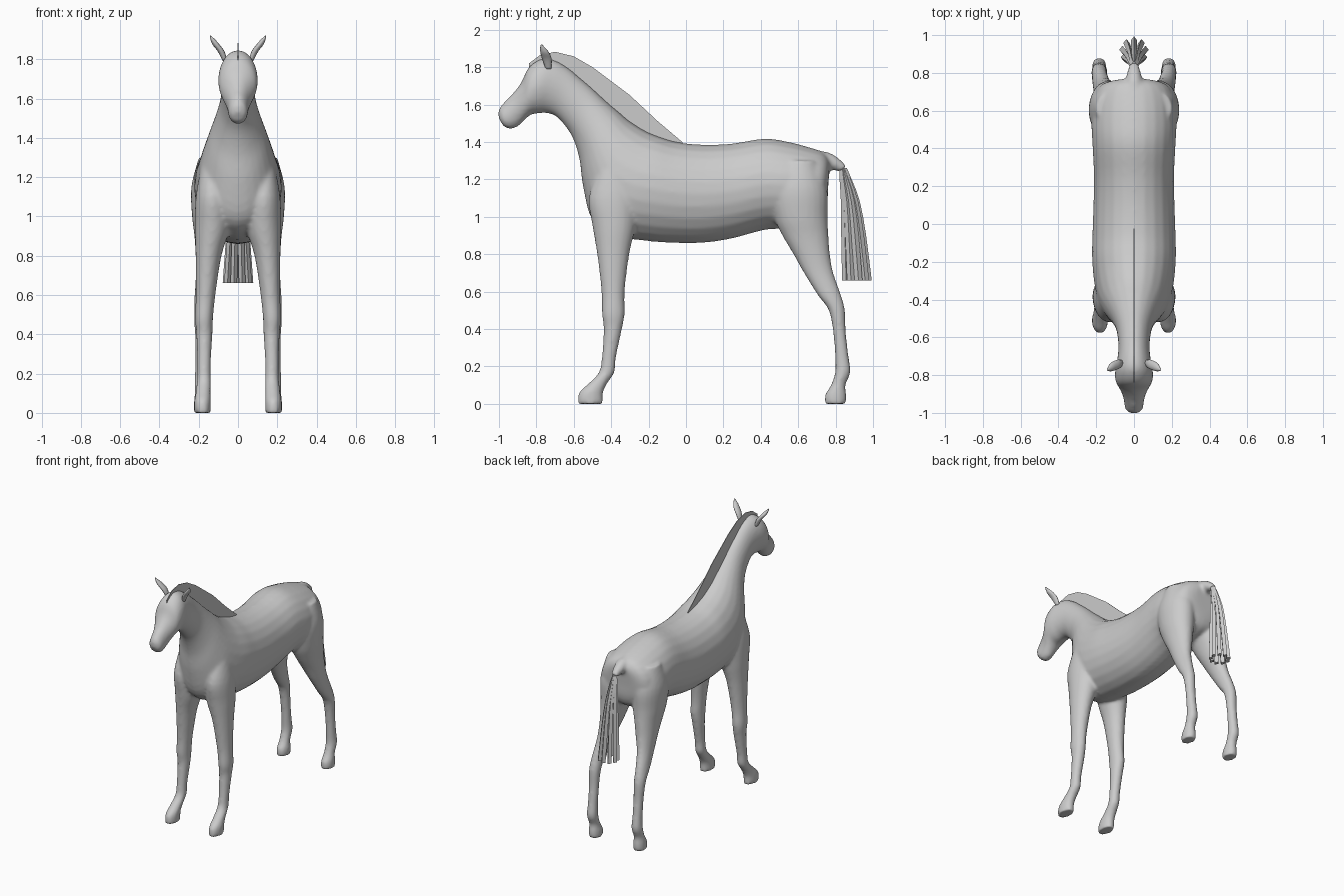
import bpy
import bmesh
import math
from mathutils import Vector

default_cube = bpy.data.objects.get("Cube")
if default_cube:
    bpy.data.objects.remove(default_cube, do_unlink=True)

GREY = (0.6, 0.6, 0.6, 1.0)
coat = bpy.data.materials.new("plain grey")
coat.use_nodes = True
coat.diffuse_color = GREY
coat.node_tree.nodes["Principled BSDF"].inputs["Base Color"].default_value = GREY


def smooth_path(stations, steps):
    """Catmull-Rom interpolation through a list of number tuples."""
    result = []
    last = len(stations) - 1
    for i in range(last):
        a, b = stations[max(i - 1, 0)], stations[i]
        c, d = stations[i + 1], stations[min(i + 2, last)]
        for k in range(steps):
            t = k / steps
            result.append([
                0.5 * (2 * q + (r - p) * t + (2 * p - 5 * q + 4 * r - s) * t * t
                       + (3 * q - p - 3 * r + s) * t ** 3)
                for p, q, r, s in zip(a, b, c, d)])
    result.append(list(stations[last]))
    return result


def loft(bm, stations, sides=24, steps=4, mirror=1):
    """Skin elliptical rings: two opposite points in the side plane,
    then the sideways centre and half width."""
    rings = []
    for ya, za, yb, zb, xc, width in smooth_path(stations, steps):
        middle = Vector((xc, (ya + yb) / 2, (za + zb) / 2))
        reach = Vector((0, (ya - yb) / 2, (za - zb) / 2))
        ring = []
        for k in range(sides):
            angle = math.tau * k / sides
            point = middle + reach * math.cos(angle)
            point.x += width * math.sin(angle)
            point.x *= mirror
            ring.append(bm.verts.new(point))
        rings.append(ring)
    faces = [bm.faces.new(rings[0]), bm.faces.new(rings[-1])]
    for low, high in zip(rings, rings[1:]):
        for k in range(sides):
            n = (k + 1) % sides
            faces.append(bm.faces.new((low[k], low[n], high[n], high[k])))
    bmesh.ops.recalc_face_normals(bm, faces=faces)


def make_object(name, bm, smooth):
    mesh = bpy.data.meshes.new(name)
    bm.to_mesh(mesh)
    bm.free()
    mesh.materials.append(coat)
    for face in mesh.polygons:
        face.use_smooth = smooth
    obj = bpy.data.objects.new(name, mesh)
    bpy.context.collection.objects.link(obj)
    return obj


def level(rows):
    """Leg rows (height, front, back, centre, half width) as loft stations."""
    return [(front, z, back, z, xc, width) for z, front, back, xc, width in rows]


# Trunk, neck and head: upper y and z, lower y and z, half width
trunk = [
    (.77, 1.30, .76, 1.16, .08), (.74, 1.34, .75, 1.05, .16),
    (.68, 1.365, .7, .98, .205), (.55, 1.4, .55, .94, .225),
    (.42, 1.418, .42, .93, .22), (.25, 1.392, .25, .885, .212),
    (.1, 1.385, .1, .862, .215), (-.05, 1.4, -.05, .86, .22),
    (-.15, 1.43, -.2, .87, .222), (-.22, 1.46, -.38, .9, .212),
    (-.3, 1.51, -.5, .98, .19), (-.36, 1.56, -.55, 1.16, .155),
    (-.43, 1.62, -.57, 1.31, .12), (-.5, 1.685, -.605, 1.42, .095),
    (-.57, 1.745, -.65, 1.49, .085), (-.63, 1.795, -.7, 1.54, .083),
    (-.7, 1.835, -.75, 1.555, .09), (-.77, 1.845, -.79, 1.552, .1),
    (-.84, 1.8, -.825, 1.548, .098), (-.88, 1.72, -.85, 1.53, .08),
    (-.925, 1.66, -.875, 1.505, .062), (-.97, 1.615, -.9, 1.482, .053),
    (-1, 1.575, -.94, 1.47, .048), (-1.002, 1.53, -.975, 1.482, .03),
]
dock = [(.66, 1.36, .66, 1.26, 0, .06), (.76, 1.345, .75, 1.25, 0, .045),
        (.82, 1.31, .79, 1.25, 0, .035), (.86, 1.27, .82, 1.24, 0, .025)]

front_leg = level([
    (1.25, -.47, -.3, .13, .06), (1.1, -.52, -.26, .13, .085),
    (.95, -.5, -.27, .13, .09), (.8, -.475, -.303, .15, .066),
    (.6, -.452, -.328, .165, .05), (.48, -.45, -.328, .173, .046),
    (.4, -.44, -.342, .171, .041), (.25, -.45, -.374, .173, .035),
    (.17, -.465, -.382, .173, .036), (.11, -.52, -.42, .177, .038),
    (.06, -.572, -.443, .18, .042), (0, -.58, -.443, .18, .042),
])
hind_leg = level([
    (1.3, .52, .7, .12, .08), (1.15, .45, .755, .13, .108),
    (1, .47, .757, .132, .102), (.9, .515, .762, .14, .082),
    (.8, .574, .77, .15, .066), (.7, .63, .788, .165, .05),
    (.58, .705, .83, .18, .042), (.5, .763, .85, .184, .04),
    (.38, .787, .855, .184, .035), (.25, .797, .87, .184, .034),
    (.17, .797, .88, .184, .037), (.1, .775, .853, .184, .036),
    (.05, .744, .858, .183, .042), (0, .742, .858, .183, .042),
])

# Body: overlapping lofts fused into one smooth skin
bm = bmesh.new()
loft(bm, [(ya, za, yb, zb, 0, w) for ya, za, yb, zb, w in trunk])
loft(bm, dock)
for side in (1, -1):
    loft(bm, front_leg, mirror=side)
    loft(bm, hind_leg, mirror=side)
body = make_object("body", bm, True)
fuse = body.modifiers.new("fuse", 'REMESH')
fuse.mode = 'VOXEL'
fuse.voxel_size = 0.011
fuse.use_smooth_shade = True
relax = body.modifiers.new("relax", 'SMOOTH')
relax.factor = 0.5
relax.iterations = 7

# Ears: flattened leaves leaning outward
ear = level([
    (1.79, -.75, -.72, .065, .012), (1.84, -.768, -.718, .086, .017),
    (1.875, -.778, -.73, .112, .018), (1.9, -.78, -.75, .128, .012),
    (1.922, -.776, -.77, .142, .002),
])
for name, side in (("left_ear", 1), ("right_ear", -1)):
    bm = bmesh.new()
    loft(bm, ear, sides=12, mirror=side)
    make_object(name, bm, True)

# Mane: thin upright sheet between crest and hair edge
mane_rows = [
    (-.84, 1.82, 1.78), (-.78, 1.865, 1.83), (-.7, 1.882, 1.82),
    (-.6, 1.858, 1.76), (-.5, 1.8, 1.67), (-.3, 1.65, 1.49),
    (-.15, 1.51, 1.41), (-.02, 1.4, 1.38),
]
bm = bmesh.new()
edges = [[bm.verts.new((0, y, z)) for z in (top, root)] for y, top, root in mane_rows]
for one, two in zip(edges, edges[1:]):
    bm.faces.new((one[0], one[1], two[1], two[0]))
mane = make_object("mane", bm, False)
sheet = mane.modifiers.new("thickness", 'SOLIDIFY')
sheet.thickness = 0.004
sheet.offset = 0

# Tail: angular strands fanning from the dock to a ragged oval
# Rows: height, centre y, spread in y, spread in x, strand radius
tail_rows = [
    (1.26, .84, .008, .006, .012), (1.2, .853, .02, .02, .013),
    (1.08, .878, .036, .032, .016), (.9, .895, .048, .045, .02),
    (.66, .912, .06, .062, .021),
]
STRANDS = 9
bm = bmesh.new()
for i in range(STRANDS):
    angle = math.tau * (i + 0.25) / STRANDS
    strand = []
    for z, yc, spread_y, spread_x, radius in tail_rows:
        y = yc + spread_y * math.sin(angle)
        x = spread_x * math.cos(angle)
        strand.append((y - radius, z, y + radius, z, x, radius * 0.8))
    loft(bm, strand, sides=4, steps=2)
make_object("tail", bm, False)
